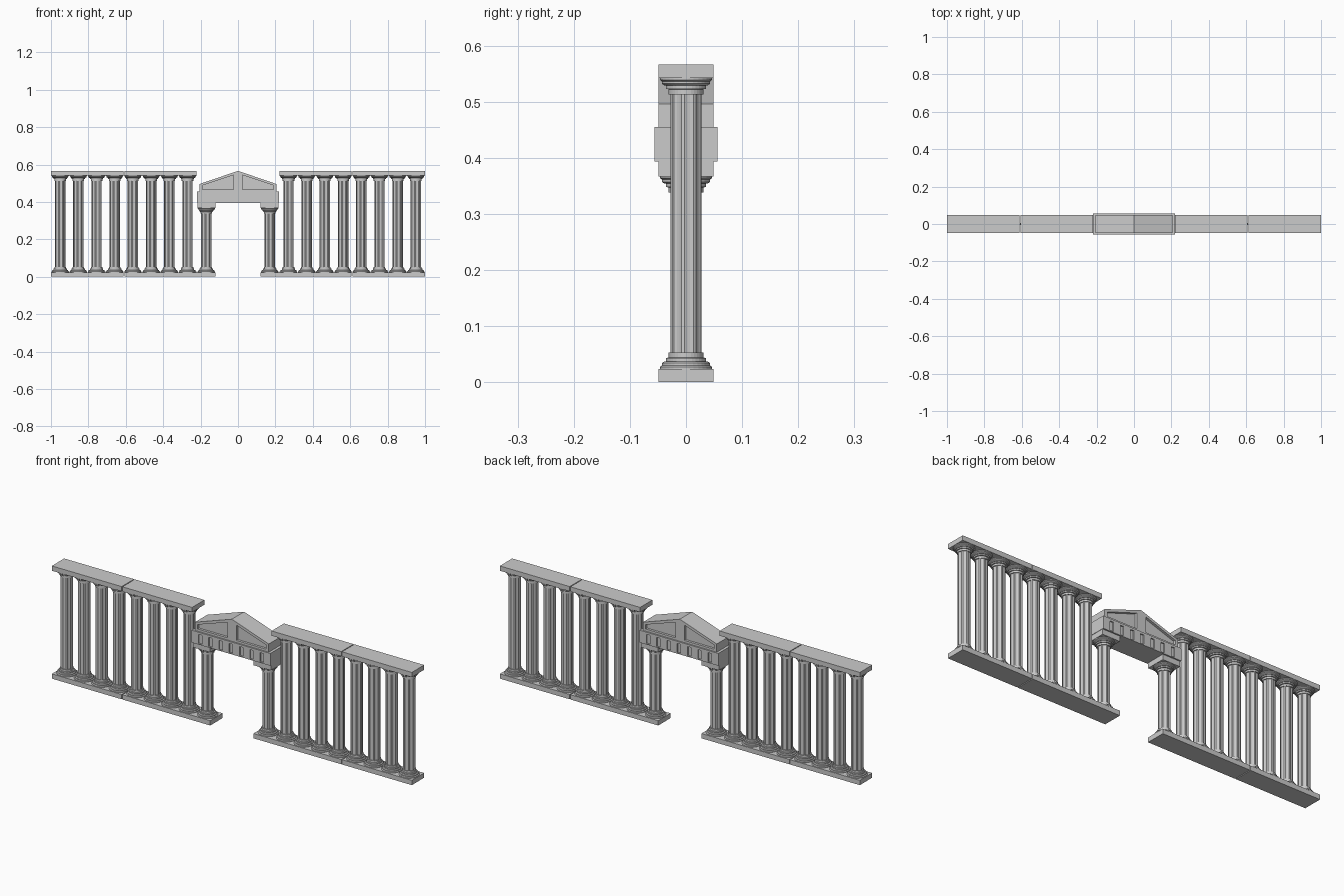
import bpy, bmesh, math

if "Cube" in bpy.data.objects:
    bpy.data.objects.remove(bpy.data.objects["Cube"])

D = 0.049          # half depth of slabs
PITCH = 0.0973     # column spacing


def finish(name, bm):
    bmesh.ops.recalc_face_normals(bm, faces=bm.faces)
    me = bpy.data.meshes.new(name)
    bm.to_mesh(me)
    bm.free()
    ob = bpy.data.objects.new(name, me)
    bpy.context.collection.objects.link(ob)
    return ob


def prism(name, pts, y0, y1):
    """Extrude an x-z outline along y."""
    bm = bmesh.new()
    a = [bm.verts.new((x, y0, z)) for x, z in pts]
    b = [bm.verts.new((x, y1, z)) for x, z in pts]
    bm.faces.new(a)
    bm.faces.new(b[::-1])
    n = len(pts)
    for i in range(n):
        j = (i + 1) % n
        bm.faces.new((a[i], b[i], b[j], a[j]))
    return finish(name, bm)


def box(name, x0, x1, y0, y1, z0, z1):
    return prism(name, [(x0, z0), (x1, z0), (x1, z1), (x0, z1)], y0, y1)


# Moulding steps: radius, distance from the slab
STEPS = [(0.047, 0), (0.047, 0.003), (0.043, 0.006), (0.043, 0.010), (0.039, 0.013),
         (0.036, 0.013), (0.036, 0.019), (0.031, 0.020), (0.031, 0.029), (0.028, 0.029)]


def column_mesh(name, z0, z1):
    """Lathe with stepped base and capital and a fluted shaft."""
    n = 32
    prof = [(r, z0 + d, r < 0.03) for r, d in STEPS]
    prof += [(r, z1 - d, r < 0.03) for r, d in reversed(STEPS)]
    bm = bmesh.new()
    rings = []
    for r, z, fluted in prof:
        ring = []
        for i in range(n):
            t = 2 * math.pi * (i + 0.5) / n
            k = r - 0.0025 if fluted and i % 4 in (0, 1) else r
            ring.append(bm.verts.new((k * math.cos(t), k * math.sin(t), z)))
        rings.append(ring)
    for a, b in zip(rings, rings[1:]):
        for i in range(n):
            j = (i + 1) % n
            bm.faces.new((a[i], a[j], b[j], b[i]))
    bm.faces.new(rings[0])
    bm.faces.new(rings[-1])
    return finish(name, bm)


# Columns: eight tall and one short on each side
tall = column_mesh("tall_column", 0.024, 0.542)
short = column_mesh("gate_column", 0.024, 0.367)
first = {tall: True, short: True}
for s in (-1, 1):
    for i in range(9):
        src = tall if i < 8 else short
        x = 0.951 - i * PITCH if i < 8 else 0.169
        if first[src]:
            ob, first[src] = src, False
        else:
            ob = src.copy()
            bpy.context.collection.objects.link(ob)
        ob.location.x = s * x

    # Base and top slabs, split by a narrow joint
    for name, a, b, z0, z1 in (("base_outer", 0.612, 1.0, 0, 0.024),
                               ("base_inner", 0.12, 0.608, 0, 0.024),
                               ("top_outer", 0.612, 1.0, 0.542, 0.566),
                               ("top_inner", 0.221, 0.608, 0.542, 0.566),
                               ("gate_abacus", 0.12, 0.217, 0.367, 0.394)):
        x0, x1 = sorted((s * a, s * b))
        box(name, x0, x1, -D, D, z0, z1)

# Frieze beam with rims and upright blocks
box("frieze_core", -0.212, 0.212, -0.05, 0.05, 0.393, 0.455)
box("frieze_top_rim", -0.219, 0.219, -0.056, 0.056, 0.444, 0.455)
box("frieze_bottom_rim", -0.219, 0.219, -0.056, 0.056, 0.393, 0.398)
for i in range(8):
    c = -0.2 + i * 0.4 / 7
    w = 0.019
    box("frieze_block", c - w, c + w, -0.056, 0.056, 0.398, 0.444)

# Gable with recessed panels either side of a centre rib
gable = prism("gable", [(-0.205, 0.455), (0.205, 0.455), (0.205, 0.496),
                        (0, 0.566), (-0.205, 0.496)], -D, D)
for s in (-1, 1):
    for f in (-1, 1):
        y0, y1 = sorted((f * 0.037, f * 0.07))
        cut = prism("panel_cutter", [(s * 0.19, 0.466), (s * 0.025, 0.466),
                                     (s * 0.025, 0.543), (s * 0.19, 0.488)], y0, y1)
        cut.hide_render = True
        cut.hide_set(True)
        m = gable.modifiers.new("panel", 'BOOLEAN')
        m.operation = 'DIFFERENCE'
        m.solver = 'EXACT'
        m.object = cut
